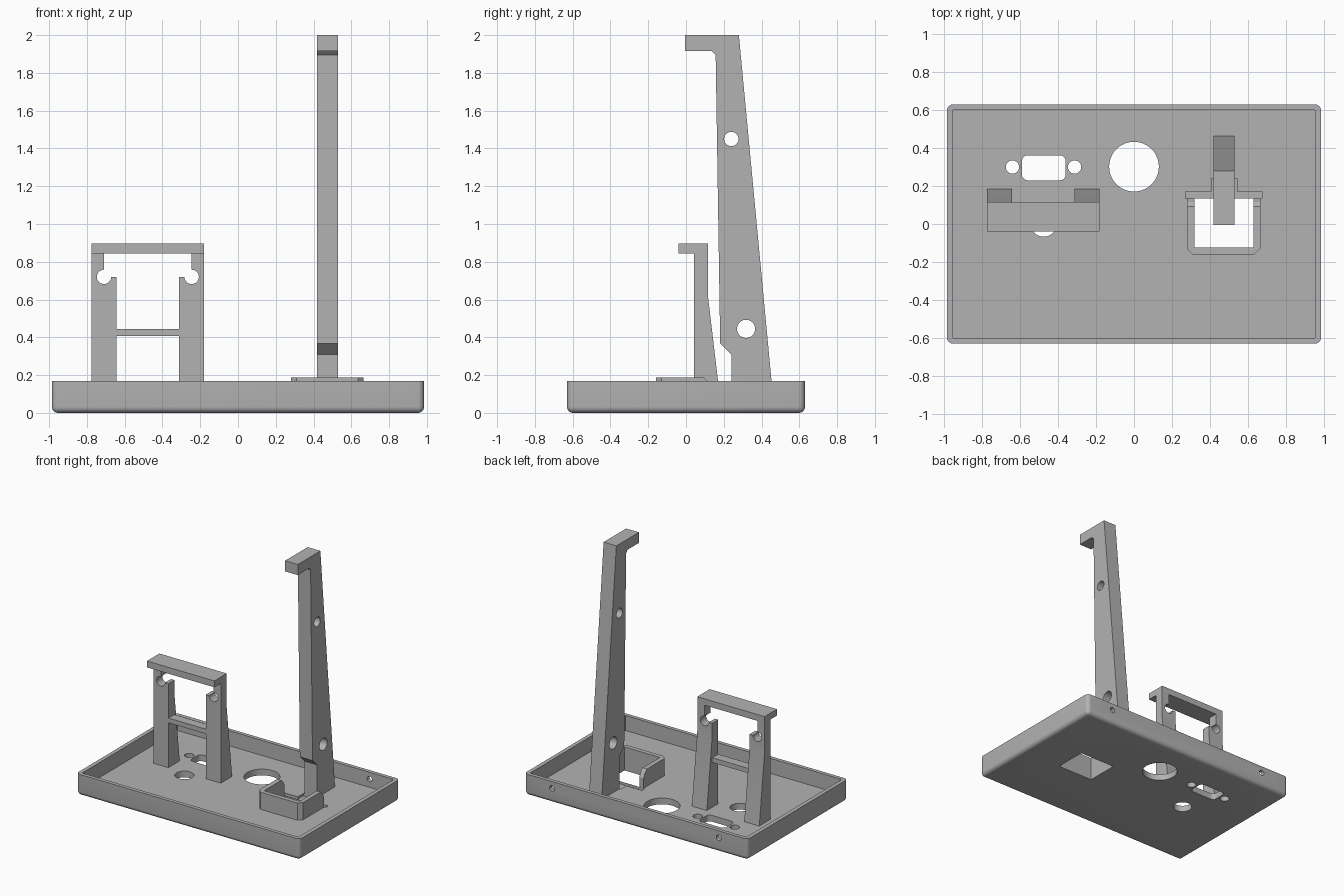
import bpy, bmesh, math
from mathutils import Vector

if "Cube" in bpy.data.objects:
    bpy.data.objects.remove(bpy.data.objects["Cube"])

grey = bpy.data.materials.new("mid_grey")
grey.diffuse_color = (0.45, 0.45, 0.45, 1)
grey.use_nodes = True
grey.node_tree.nodes["Principled BSDF"].inputs["Base Color"].default_value = grey.diffuse_color
FLOOR = 0.05


def prism(name, pts, axis, lo, hi):
    """Extrude a 2D outline along an axis (x: outline in yz, y: xz, z: xy)."""
    place = {'x': lambda a, b, t: (t, a, b),
             'y': lambda a, b, t: (a, t, b),
             'z': lambda a, b, t: (a, b, t)}[axis]
    bm = bmesh.new()
    face = bm.faces.new([bm.verts.new(place(a, b, lo)) for a, b in pts])
    ext = bmesh.ops.extrude_face_region(bm, geom=[face])
    moved = [v for v in ext['geom'] if isinstance(v, bmesh.types.BMVert)]
    bmesh.ops.translate(bm, verts=moved, vec=Vector(place(0, 0, hi - lo)))
    bmesh.ops.recalc_face_normals(bm, faces=bm.faces)
    mesh = bpy.data.meshes.new(name)
    bm.to_mesh(mesh)
    bm.free()
    ob = bpy.data.objects.new(name, mesh)
    mesh.materials.append(grey)
    bpy.context.collection.objects.link(ob)
    return ob


def rect(x0, x1, y0, y1):
    return [(x0, y0), (x1, y0), (x1, y1), (x0, y1)]


def box(name, x0, x1, y0, y1, z0, z1):
    return prism(name, rect(x0, x1, y0, y1), 'z', z0, z1)


def circle(a, b, r, n=40):
    return [(a + r * math.cos(2 * math.pi * i / n),
             b + r * math.sin(2 * math.pi * i / n)) for i in range(n)]


def rounded(x0, x1, y0, y1, r, n=6):
    pts = []
    for k, (cx, cy) in enumerate([(x1 - r, y1 - r), (x0 + r, y1 - r),
                                  (x0 + r, y0 + r), (x1 - r, y0 + r)]):
        for i in range(n + 1):
            a = math.pi / 2 * (k + i / n)
            pts.append((cx + r * math.cos(a), cy + r * math.sin(a)))
    return pts


def apply(ob, mod):
    bpy.context.view_layer.objects.active = ob
    bpy.ops.object.modifier_apply(modifier=mod.name)


def cut(ob, *cutters):
    for c in cutters:
        m = ob.modifiers.new("cut", 'BOOLEAN')
        m.operation, m.solver, m.object = 'DIFFERENCE', 'EXACT', c
        apply(ob, m)
        bpy.data.objects.remove(c)


def smooth(ob):
    bpy.ops.object.select_all(action='DESELECT')
    ob.select_set(True)
    bpy.context.view_layer.objects.active = ob
    bpy.ops.object.shade_smooth_by_angle(angle=math.radians(30))


# Tray: rounded at the bottom and corners, flat rim on top
tray = box("base_tray", -0.985, 0.985, -0.63, 0.63, 0, 0.17)
weights = tray.data.attributes.new("bevel_weight_edge", 'FLOAT', 'EDGE')
for e in tray.data.edges:
    on_rim = all(tray.data.vertices[v].co.z > 0.1 for v in e.vertices)
    weights.data[e.index].value = 0 if on_rim else 1
bevel = tray.modifiers.new("round", 'BEVEL')
bevel.limit_method, bevel.width, bevel.segments = 'WEIGHT', 0.032, 6
apply(tray, bevel)
cut(tray, box("cavity", -0.953, 0.953, -0.6, 0.6, FLOOR, 0.3))

# Floor openings: cable hole, connector slot with screw holes, round port
for x, y, r in [(0, 0.302, 0.131), (-0.64, 0.3, 0.035),
                (-0.313, 0.3, 0.035), (-0.475, 0.003, 0.07)]:
    cut(tray, prism("hole", circle(x, y, r), 'z', -0.1, 0.1))
cut(tray, prism("slot", rounded(-0.59, -0.36, 0.23, 0.362, 0.03), 'z', -0.1, 0.1),
    box("window", 0.318, 0.63, -0.125, 0.133, -0.1, 0.1))

# Shallow seat and cable recess behind the cup, screw holes in the back wall
cut(tray, prism("recess", [(0.27, 0.134), (0.675, 0.134), (0.675, 0.17), (0.542, 0.17),
                           (0.542, 0.24), (0.408, 0.24), (0.408, 0.17), (0.27, 0.17)],
                'z', 0.03, 0.1))
for x in (-0.73, 0.74):
    cut(tray, prism("screw", circle(x, 0.115, 0.022, 24), 'y', 0.5, 0.7))
smooth(tray)

# U-shaped cup around the window, its open ends sloping down to the floor
cup = prism("cup_wall", [(0.28, 0.133), (0.28, -0.13), (0.31, -0.16), (0.635, -0.16),
                         (0.665, -0.13), (0.665, 0.133), (0.63, 0.133), (0.63, -0.125),
                         (0.318, -0.125), (0.318, 0.133)], 'z', FLOOR - 0.01, 0.187)
cut(cup, prism("slope", [(0.09, 0.19), (0.115, 0.165), (0.133, 0.13),
                         (0.2, 0.13), (0.2, 0.25), (0.09, 0.25)], 'x', 0.2, 0.75))

# Tall hook tower with two cable holes
tower = prism("hook_tower", [(-0.004, 2), (0.28, 2), (0.465, 0.04), (0.24, 0.04),
                             (0.24, 0.31), (0.181, 0.367), (0.157, 1.895),
                             (0.137, 1.915), (-0.004, 1.915)], 'x', 0.418, 0.53)
cut(tower, prism("hole", circle(0.24, 1.45, 0.038), 'x', 0.3, 0.7),
    prism("hole", circle(0.318, 0.445, 0.048), 'x', 0.3, 0.7))
smooth(tower)

# Short stand: two tapering legs with notched cable hooks at the top
MID = -0.4775
for side, name in [(-1, "left_stand_leg"), (1, "right_stand_leg")]:
    inner, outer, hook = (MID + side * d for d in (0.165, 0.297, 0.232))
    leg = prism(name, [(0.042, 0.04), (0.185, 0.04), (0.116, 0.62),
                       (0.116, 0.845), (0.042, 0.845)], 'x',
                min(inner, outer), max(inner, outer))
    free = MID + side * 0.1
    cut(leg, box("notch", min(free, hook), max(free, hook), -0.1, 0.3, 0.72, 0.95),
        prism("hook", circle(hook, 0.72, 0.038), 'y', -0.1, 0.3))
    smooth(leg)
box("stand_cross_bar", MID - 0.166, MID + 0.166, 0.042, 0.116, 0.407, 0.445)
box("stand_top_ledge", MID - 0.297, MID + 0.297, -0.04, 0.116, 0.845, 0.896)
